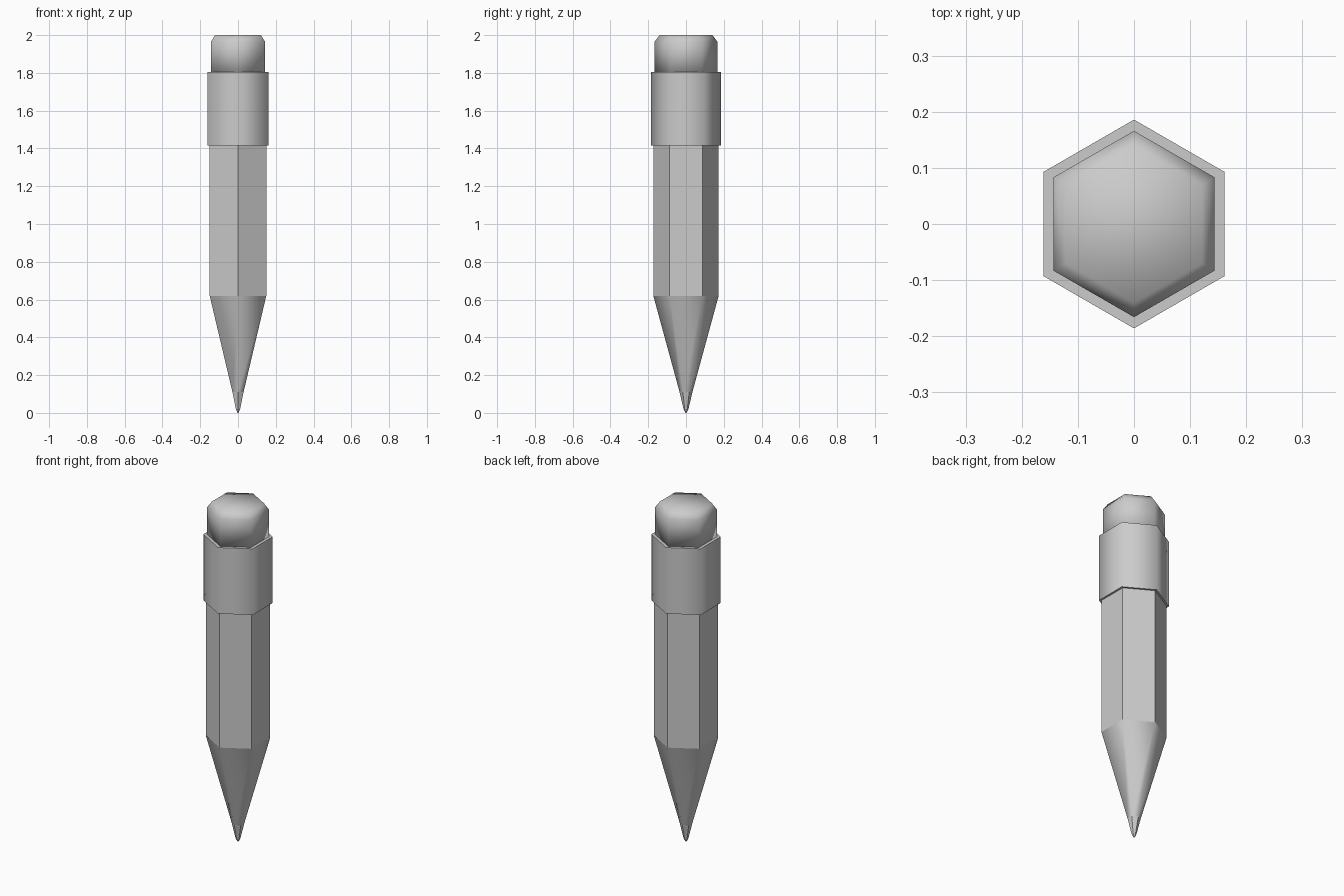
import bpy
import bmesh
import math

old = bpy.data.objects.get("Cube")
if old:
    bpy.data.objects.remove(old, do_unlink=True)

# One plain grey for the whole model
grey = bpy.data.materials.new("plain grey")
grey.use_nodes = True
grey.diffuse_color = (0.6, 0.6, 0.6, 1)
grey.node_tree.nodes["Principled BSDF"].inputs["Base Color"].default_value = (0.6, 0.6, 0.6, 1)

SIDES = 6


def hex_part(name, profile, smooth_sides=False, smooth_caps=False):
    """Stack six-sided rings given as (corner radius, height), corners on the y axis."""
    bm = bmesh.new()
    rings = []
    for radius, z in profile:
        angles = [math.pi / 2 + i * math.tau / SIDES for i in range(SIDES)]
        rings.append([bm.verts.new((radius * math.cos(a), radius * math.sin(a), z)) for a in angles])
    for low, high in zip(rings, rings[1:]):
        for i in range(SIDES):
            j = (i + 1) % SIDES
            bm.faces.new((low[i], low[j], high[j], high[i])).smooth = smooth_sides
    for ring in (rings[0][::-1], rings[-1]):
        cap = bm.faces.new(ring)
        cap.smooth = smooth_caps
        if not smooth_caps:
            for edge in cap.edges:
                edge.smooth = False
    mesh = bpy.data.meshes.new(name)
    bm.to_mesh(mesh)
    bm.free()
    mesh.materials.append(grey)
    obj = bpy.data.objects.new(name, mesh)
    bpy.context.collection.objects.link(obj)
    return obj


# Writing tip, faceted and slightly blunted
hex_part("lead_tip", [(0.003, 0), (0.013, 0.02), (0.034, 0.11)])

# Sharpened cone
hex_part("wood_cone", [(0.034, 0.11), (0.173, 0.62)], smooth_sides=True)

# Faceted shaft
hex_part("shaft", [(0.173, 0.62), (0.173, 1.42)])

# Collar around the eraser
hex_part("ferrule", [(0.186, 1.415), (0.186, 1.805)], smooth_sides=True)

# Eraser with a soft, chamfered top
hex_part("eraser", [(0.166, 1.79), (0.166, 1.965), (0.14, 2.0)], smooth_sides=True, smooth_caps=True)
